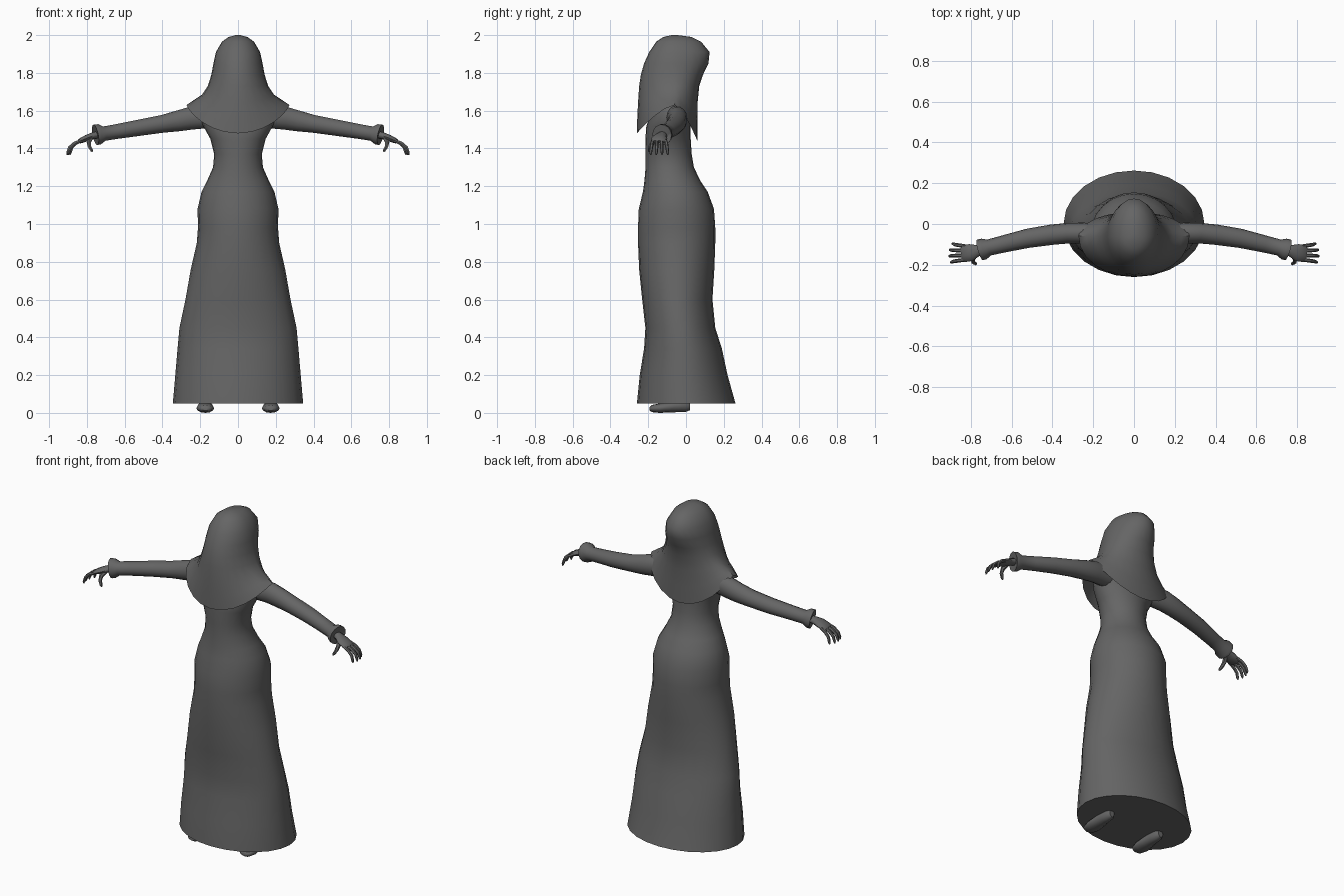
import bpy, bmesh, math
from mathutils import Vector

cloth = bpy.data.materials.new("dark grey")
cloth.diffuse_color = (0.13, 0.13, 0.13, 1)


def loft(name, rings, caps=(True, True), mirror=False, angle=50):
    """Skin a list of equal-length point rings into one smooth object."""
    bm = bmesh.new()
    vs = [[bm.verts.new(p) for p in r] for r in rings]
    n = len(vs[0])
    for a, b in zip(vs, vs[1:]):
        for i in range(n):
            j = (i + 1) % n
            bm.faces.new((a[i], a[j], b[j], b[i]))
    if caps[0]:
        bm.faces.new(vs[0][::-1])
    if caps[1]:
        bm.faces.new(vs[-1])
    bmesh.ops.recalc_face_normals(bm, faces=bm.faces)
    me = bpy.data.meshes.new(name)
    bm.to_mesh(me)
    bm.free()
    me.materials.append(cloth)
    ob = bpy.data.objects.new(name, me)
    bpy.context.collection.objects.link(ob)
    if mirror:
        ob.modifiers.new("mirror", 'MIRROR')
    bpy.ops.object.select_all(action='DESELECT')
    ob.select_set(True)
    bpy.context.view_layer.objects.active = ob
    bpy.ops.object.shade_smooth_by_angle(angle=math.radians(angle))
    return ob


def oval(hw, yf, yb, zs, zf=None, zb=None, cy=None, n=24):
    """Horizontal oval; front and back may dip below the side height."""
    zf, zb = (zs if zf is None else zf), (zs if zb is None else zb)
    cy = (yf + yb) / 2 if cy is None else cy
    pts = []
    for i in range(n):
        a = math.tau * i / n
        c, s = math.cos(a), math.sin(a)
        depth, zt = (yb - cy, zb) if s > 0 else (cy - yf, zf)
        pts.append((hw * c, cy + depth * s, zs + (zt - zs) * abs(s) ** 1.5))
    return pts


def tube(name, path, n=10):
    """Mirrored limb; path rows are x, y, z, half width, half height."""
    pts = [Vector(p[:3]) for p in path]
    rings = []
    for i, p in enumerate(pts):
        t = (pts[min(i + 1, len(pts) - 1)] - pts[max(i - 1, 0)]).normalized()
        side = Vector((0, 1, 0))
        side = (side - t * side.dot(t)).normalized()
        up = t.cross(side)
        rw, rh = path[i][3], path[i][-1]
        rings.append([p + side * rw * math.cos(math.tau * k / n)
                      + up * rh * math.sin(math.tau * k / n) for k in range(n)])
    return loft(name, rings, mirror=True)


# Long dress: half width, front y, back y, height
dress = [(.345, -.26, .262, .05), (.332, -.245, .22, .2), (.32, -.222, .19, .34),
         (.31, -.215, .155, .45), (.278, -.232, .14, .6), (.25, -.248, .15, .76),
         (.218, -.254, .155, .9), (.212, -.254, .155, .98), (.214, -.25, .148, 1.08),
         (.193, -.228, .115, 1.17), (.163, -.22, .075, 1.23), (.132, -.214, .042, 1.3),
         (.126, -.214, .03, 1.37), (.146, -.215, .025, 1.45), (.185, -.21, .025, 1.52),
         (.21, -.185, .02, 1.58), (.18, -.15, .0, 1.64), (.1, -.12, -.02, 1.68)]
loft("dress", [oval(*r) for r in dress])

# Veil over head and shoulders: half width, front y, back y, side z, front z, back z
veil = [(.012, -.075, -.045, 2.0), (.05, -.12, .03, 1.99), (.085, -.158, .08, 1.965),
        (.117, -.195, .125, 1.91), (.13, -.222, .119, 1.85), (.141, -.239, .09, 1.79),
        (.16, -.248, .07, 1.73), (.19, -.254, .061, 1.685, 1.64, 1.64),
        (.235, -.258, .06, 1.655, 1.56, 1.54), (.272, -.26, .06, 1.63, 1.48, 1.44)]
loft("veil", [oval(*r, cy=-.06) for r in veil], caps=(True, False))

# Sleeves with a flared cuff
tube("sleeve", [(.12, -.06, 1.57, .05, .06), (.25, -.045, 1.56, .052, .062),
                (.32, -.045, 1.545, .05, .056), (.4, -.052, 1.53, .05, .048),
                (.52, -.07, 1.51, .047, .044), (.64, -.098, 1.49, .042, .04),
                (.71, -.115, 1.478, .04, .039), (.735, -.122, 1.475, .052, .055),
                (.755, -.127, 1.472, .053, .056), (.745, -.125, 1.473, .03, .03)], n=14)

# Hands: palm, four curled fingers and a thumb
tube("palm", [(.73, -.12, 1.475, .022, .02), (.765, -.13, 1.468, .028, .019),
              (.8, -.14, 1.455, .042, .018), (.835, -.145, 1.44, .042, .014),
              (.845, -.146, 1.435, .034, .008)])
for i, reach in enumerate((.9, 1.0, .97, .8)):
    y = -.175 + i * .022
    out = -.012 + .008 * i
    tube("finger", [(.825, y, 1.443, .009, .009),
                    (.825 + .04 * reach, y + out * .4, 1.428, .0095, .0095),
                    (.825 + .068 * reach, y + out * .7, 1.405, .009, .009),
                    (.825 + .078 * reach, y + out, 1.378, .0075, .0075),
                    (.825 + .08 * reach, y + out, 1.366, .003, .003)], n=6)
tube("thumb", [(.775, -.145, 1.458, .014, .012), (.79, -.172, 1.435, .013, .012),
               (.787, -.188, 1.412, .01, .01), (.775, -.195, 1.39, .008, .008),
               (.771, -.196, 1.382, .003, .003)], n=6)

# Feet showing under the hem: y, half width, bottom, top
foot = [(-.192, .018, .012, .03), (-.18, .036, .004, .042), (-.14, .047, .0, .05),
        (-.09, .042, .002, .06), (-.04, .034, .004, .07), (0, .03, .006, .07),
        (.02, .016, .014, .06)]
rings = []
for y, w, lo, hi in foot:
    rings.append([(.173 + w * math.cos(math.tau * k / 12), y,
                   (lo + hi) / 2 + (hi - lo) / 2 * math.sin(math.tau * k / 12))
                  for k in range(12)])
loft("foot", rings, mirror=True)
